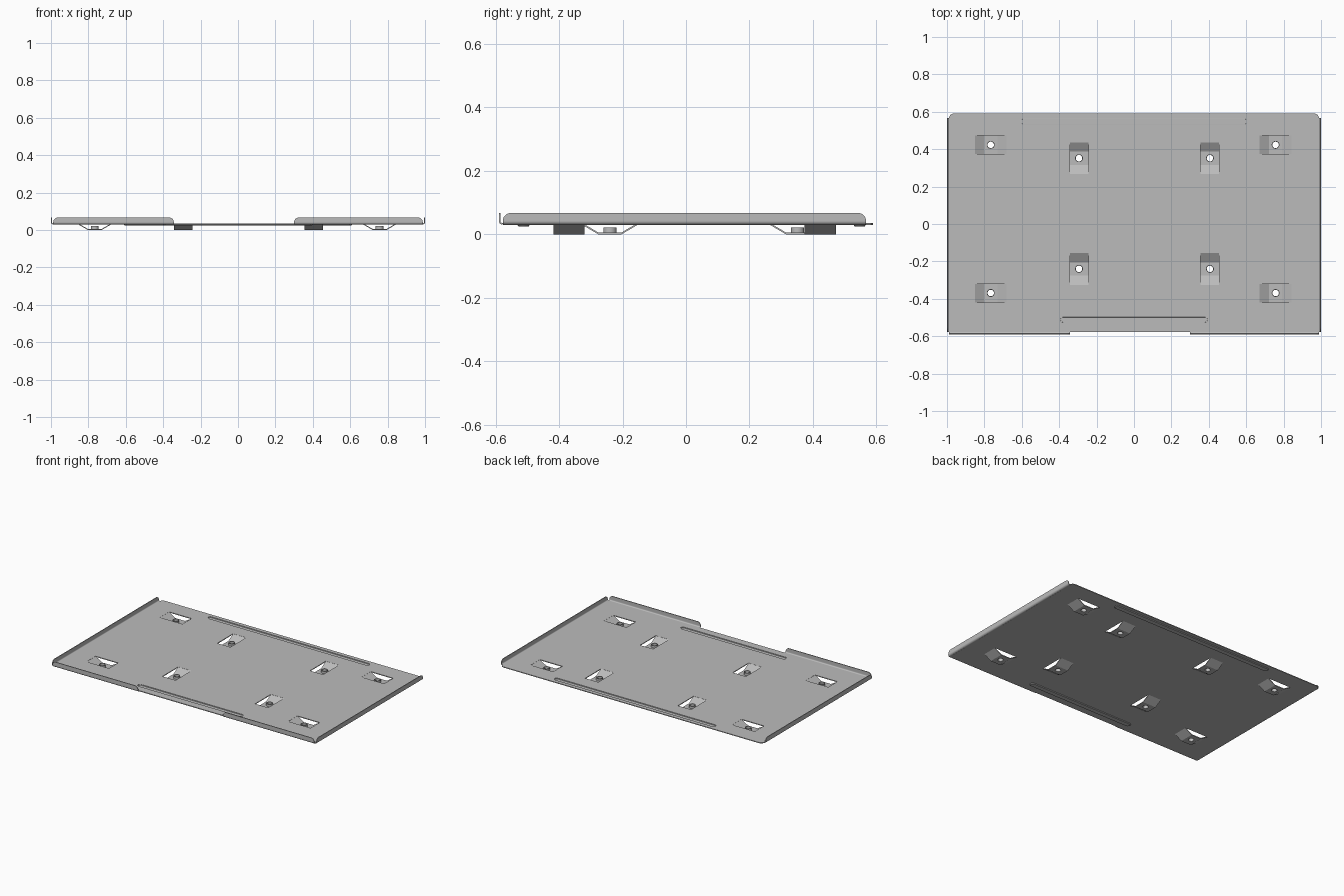
import bpy, bmesh
from math import pi, sin, cos, sqrt
from mathutils import Matrix, Vector

if "Cube" in bpy.data.objects:
    bpy.data.objects.remove(bpy.data.objects["Cube"])

T = 0.005                 # sheet thickness
MID = 0.0325              # middle of the flat sheet
TOP = 0.067               # top of the flanges
BEND = 0.0095             # bend radius
EDGE_X, EDGE_Y = 0.988, 0.578

steel = bpy.data.materials.new("sheet_grey")
steel.use_nodes = True
steel.diffuse_color = (0.5, 0.5, 0.5, 1)
steel.node_tree.nodes["Principled BSDF"].inputs["Base Color"].default_value = (0.5, 0.5, 0.5, 1)


def finish(name, bm):
    bmesh.ops.recalc_face_normals(bm, faces=bm.faces)
    mesh = bpy.data.meshes.new(name)
    bm.to_mesh(mesh)
    bm.free()
    mesh.materials.append(steel)
    ob = bpy.data.objects.new(name, mesh)
    bpy.context.collection.objects.link(ob)
    return ob


def activate(ob):
    bpy.ops.object.select_all(action='DESELECT')
    ob.select_set(True)
    bpy.context.view_layer.objects.active = ob


def thicken(ob):
    activate(ob)
    mod = ob.modifiers.new("sheet", 'SOLIDIFY')
    mod.thickness, mod.offset, mod.use_even_offset = T, 0, True
    bpy.ops.object.modifier_apply(modifier=mod.name)


def cut(ob, cutter):
    activate(ob)
    mod = ob.modifiers.new("cut", 'BOOLEAN')
    mod.operation, mod.solver, mod.object = 'DIFFERENCE', 'EXACT', cutter
    bpy.ops.object.modifier_apply(modifier=mod.name)


def smooth(ob):
    activate(ob)
    bpy.ops.object.shade_smooth_by_angle(angle=0.6)


def prism(bm, outline, z0, z1):
    face = bm.faces.new([bm.verts.new((x, y, z0)) for x, y in outline])
    new = bmesh.ops.extrude_face_region(bm, geom=[face])["geom"]
    for v in new:
        if isinstance(v, bmesh.types.BMVert):
            v.co.z = z1


def capsule(half_length, y, r, n=10):
    pts = []
    for side in (1, -1):
        for i in range(n + 1):
            a = -pi / 2 + pi * i / n
            pts.append((side * (half_length - r + r * cos(a)), y + side * r * sin(a)))
    return pts


def place(x, y, turned):
    return Matrix.Translation((x, y, 0)) @ Matrix.Rotation(pi / 2 if turned else 0, 4, 'Z')


# Lowered bridges: outer ones run along x, inner ones along y
SPOTS = [(x, y, False) for x in (-0.766, 0.757) for y in (-0.369, 0.423)]
SPOTS += [(x, y, True) for x in (-0.294, 0.406) for y in (-0.24, 0.352)]
RIBS = {"front_rib": (0.396, -0.512), "back_rib": (0.608, 0.548)}

# Flat sheet with clipped back corners and a recessed front middle
outline = [(-EDGE_X, -EDGE_Y), (EDGE_X, -EDGE_Y), (EDGE_X, 0.571), (0.982, 0.583),
           (0.968, 0.59), (-0.968, 0.59), (-0.982, 0.583), (-EDGE_X, 0.571)]
bm = bmesh.new()
prism(bm, outline, MID - T / 2, MID + T / 2)
plate = finish("base_plate", bm)

# Openings in the sheet
bm = bmesh.new()
for x, y, turned in SPOTS:
    size = Matrix.Diagonal((0.17, 0.099, 0.1, 1))
    bmesh.ops.create_cube(bm, size=1, matrix=place(x, y, turned) @ size)
for half, y in RIBS.values():
    prism(bm, capsule(half, y, 0.015), -0.1, 0.1)
openings = finish("openings_cutter", bm)
cut(plate, openings)
bpy.data.objects.remove(openings)

# Pressed ribs
for name, (half, y) in RIBS.items():
    bm = bmesh.new()
    rings = [[bm.verts.new((px, py, z)) for px, py in capsule(half - inset, y, 0.0165 - inset)]
             for z, inset in ((MID, 0), (MID - 0.003, 0.0002), (MID - T, 0.002))]
    for a, b in zip(rings, rings[1:]):
        for i in range(len(a)):
            j = (i + 1) % len(a)
            bm.faces.new((a[i], a[j], b[j], b[i]))
    bm.faces.new(rings[-1])
    rib = finish(name, bm)
    thicken(rib)
    smooth(rib)

# Bridges with a pierced, raised collar
for n, (x, y, turned) in enumerate(SPOTS, 1):
    m = place(x, y, turned)
    bm = bmesh.new()
    rows = [[bm.verts.new(m @ Vector((u, v, z))) for v in (-0.0495, 0.0495)]
            for u, z in ((-0.087, MID), (-0.036, T / 2), (0.036, T / 2), (0.087, MID))]
    for a, b in zip(rows, rows[1:]):
        bm.faces.new((a[0], a[1], b[1], b[0]))
    bridge = finish(f"bridge_{n}", bm)
    thicken(bridge)

    bm = bmesh.new()
    bmesh.ops.create_cone(bm, cap_ends=True, segments=24, radius1=0.0175, radius2=0.0175,
                          depth=0.2, matrix=m)
    hole = finish("hole_cutter", bm)
    cut(bridge, hole)
    bpy.data.objects.remove(hole)

    bm = bmesh.new()
    section = [(0.0172, 0.0005), (0.021, 0.0005), (0.021, 0.021), (0.0172, 0.021)]
    loops = [[bm.verts.new((x + r * cos(2 * pi * i / 24), y + r * sin(2 * pi * i / 24), z))
              for i in range(24)] for r, z in section]
    for k in range(4):
        a, b = loops[k], loops[(k + 1) % 4]
        for i in range(24):
            j = (i + 1) % 24
            bm.faces.new((a[i], a[j], b[j], b[i]))
    smooth(finish(f"collar_{n}", bm))


# Upturned flanges with rounded bends and rounded top corners
def flange(name, start, end, outward):
    start, end, out = (Vector(p).to_3d() for p in (start, end, outward))
    along = (end - start).normalized()
    profile = [(BEND * sin(a), MID + BEND * (1 - cos(a)))
               for a in (pi / 2 * i / 6 for i in range(7))]
    r = 0.025
    profile += [(BEND, TOP - r + r * sin(pi / 2 * i / 8)) for i in range(1, 9)]
    bm = bmesh.new()
    rows = []
    for o, z in profile:
        h = max(0, z - (TOP - r))
        inset = along * (r - sqrt(max(0, r * r - h * h)))
        shift = out * o + Vector((0, 0, z))
        rows.append((bm.verts.new(start + inset + shift), bm.verts.new(end - inset + shift)))
    for a, b in zip(rows, rows[1:]):
        bm.faces.new((a[0], a[1], b[1], b[0]))
    ob = finish(name, bm)
    thicken(ob)
    smooth(ob)


flange("left_flange", (EDGE_X, -0.578), (EDGE_X, 0.568), (1, 0))
flange("right_flange", (-EDGE_X, -0.578), (-EDGE_X, 0.568), (-1, 0))
flange("front_right_flange", (-EDGE_X, -EDGE_Y), (-0.343, -EDGE_Y), (0, -1))
flange("front_left_flange", (0.3, -EDGE_Y), (EDGE_X, -EDGE_Y), (0, -1))
